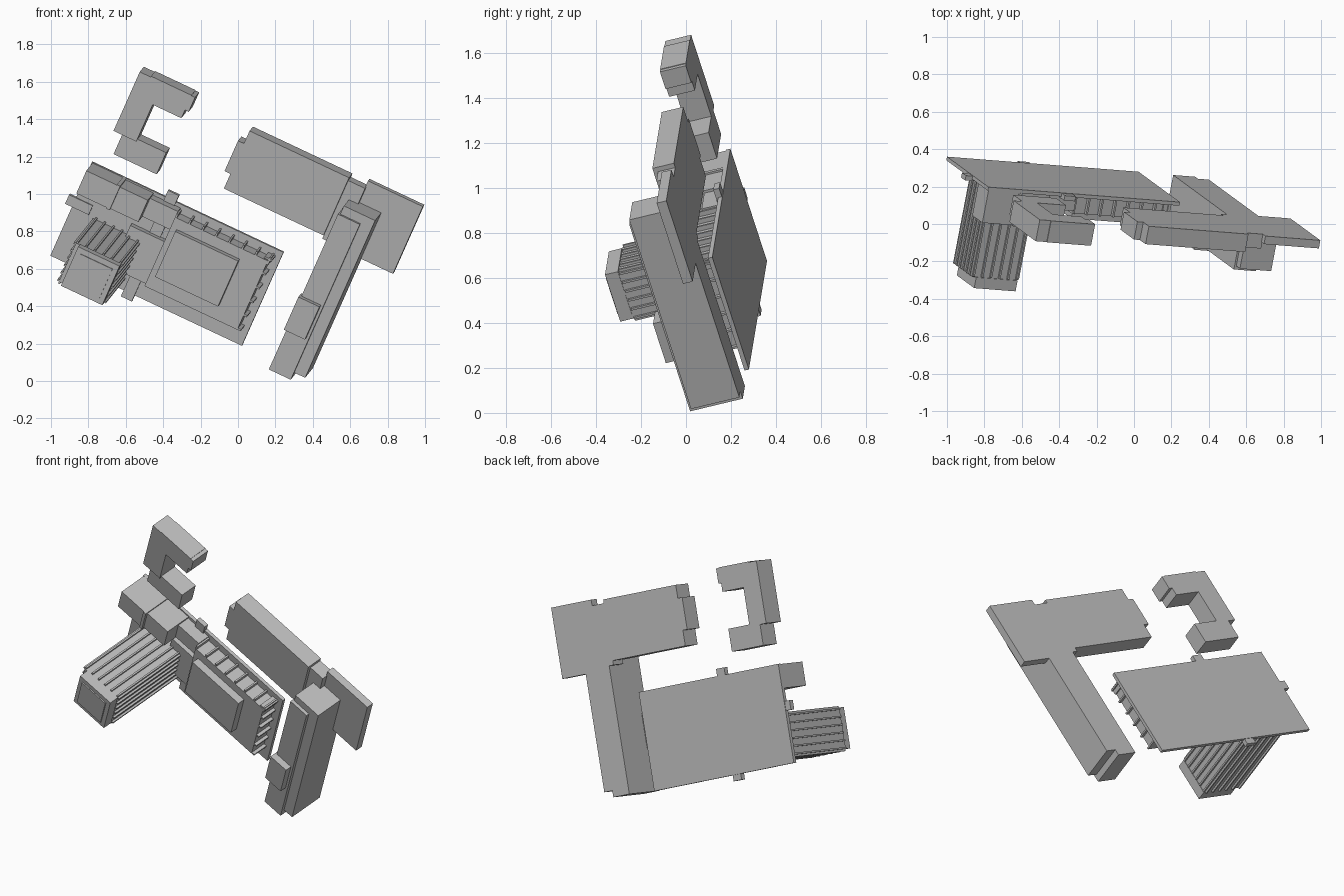
import bpy
from mathutils import Matrix, Vector

cube = bpy.data.objects.get("Cube")
if cube:
    bpy.data.objects.remove(cube, do_unlink=True)

grey = bpy.data.materials.new("plain_grey")
grey.use_nodes = True
grey.diffuse_color = (0.5, 0.5, 0.5, 1)
grey.node_tree.nodes["Principled BSDF"].inputs["Base Color"].default_value = (0.5, 0.5, 0.5, 1)

# Tilted site frame: along the plate, across the plate, and building height
along = Vector((0.903, -0.071, -0.425)).normalized()
height = along.cross(Vector((0.393, -0.286, 0.875))).normalized()
across = height.cross(along)
site = Matrix((along, across, height)).transposed().to_4x4()
site.translation = (-1, 0.36, 0.675)


def boxes(name, *ranges):
    """One object made of boxes given as (a0, a1, b0, b1, h0, h1) in the site frame."""
    verts, faces = [], []
    for a0, a1, b0, b1, h0, h1 in ranges:
        k = len(verts)
        verts += [site @ Vector((a, b, h)) for h in (h0, h1)
                  for a, b in ((a0, b0), (a1, b0), (a1, b1), (a0, b1))]
        faces += [(k + 3, k + 2, k + 1, k), (k + 4, k + 5, k + 6, k + 7)]
        faces += [(k + i, k + (i + 1) % 4, k + 4 + (i + 1) % 4, k + 4 + i) for i in range(4)]
    mesh = bpy.data.meshes.new(name)
    mesh.from_pydata(verts, [], faces)
    mesh.materials.append(grey)
    obj = bpy.data.objects.new(name, mesh)
    bpy.context.collection.objects.link(obj)
    return obj


def spread(start, end, count):
    return [start + (end - start) * i / (count - 1) for i in range(count)]


# Base plate and the paths that stick out past its edges
boxes("base_plate", (0, 1.135, 0, 0.57, 0, 0.02))
boxes("cross_path", (0.435, 0.5, -0.035, 0.612, 0.003, 0.03))
boxes("side_path", (-0.04, 0.1, 0.3, 0.355, 0.003, 0.03))

# Tower with ribs on all four sides and a cap
boxes("tower", (0.14, 0.405, 0.055, 0.29, 0.02, 0.575))
boxes("tower_ribs",
      *[(a - 0.005, a + 0.005, 0.043, 0.302, 0.02, 0.57) for a in spread(0.145, 0.4, 6)],
      *[(0.128, 0.417, b - 0.005, b + 0.005, 0.02, 0.57) for b in spread(0.06, 0.285, 6)])
boxes("tower_cap", (0.163, 0.408, 0.057, 0.295, 0.575, 0.635))
boxes("tower_cap_panel", (0.19, 0.38, 0.085, 0.265, 0.635, 0.642))

# Corner block and links
boxes("corner_block", (0.005, 0.2, 0.43, 0.568, 0.02, 0.2))
boxes("corner_block_extension", (0.2, 0.37, 0.43, 0.562, 0.02, 0.19))
boxes("corner_block_fin", (0.185, 0.205, 0.425, 0.571, 0.02, 0.205))
boxes("upper_link", (0.37, 0.535, 0.44, 0.55, 0.02, 0.1))
boxes("middle_link", (0.33, 0.54, 0.1, 0.357, 0.02, 0.07))

# Main hall with ribs along two walls and a raised roof
boxes("main_hall", (0.535, 1.085, 0.1, 0.52, 0.02, 0.12))
boxes("hall_ribs",
      *[(a - 0.005, a + 0.005, 0.5, 0.542, 0.02, 0.12) for a in spread(0.54, 1.09, 8)],
      *[(1.06, 1.104, b - 0.005, b + 0.005, 0.02, 0.12) for b in spread(0.105, 0.53, 6)])
boxes("raised_roof", (0.57, 0.943, 0.185, 0.462, 0.12, 0.165))

# C-shaped building
boxes("c_building_spine", (0.045, 0.18, 0.81, 1.17, 0, 0.12))
boxes("c_building_upper_arm", (0.11, 0.35, 1.035, 1.175, 0, 0.12),
      (0.35, 0.372, 1.085, 1.172, 0, 0.12))
boxes("c_building_lower_arm", (0.095, 0.35, 0.69, 0.822, 0, 0.11))

# Slab building, its link and end block
boxes("slab_building", (0.71, 1.3, 0.775, 1.127, 0, 0.1))
boxes("slab_end_tab", (0.675, 0.71, 0.865, 1.05, 0, 0.1))
boxes("slab_link", (1.3, 1.4, 0.75, 1.105, 0, 0.08))
boxes("end_block", (1.395, 1.72, 0.73, 1.14, 0, 0.045))

# Long wing
boxes("long_wing", (1.345, 1.53, 0.05, 1.01, 0, 0.225))
boxes("long_wing_front_strip", (1.335, 1.465, 0.012, 0.96, 0, 0.245))
boxes("long_wing_box", (1.325, 1.45, 0.26, 0.46, 0.2, 0.285))
